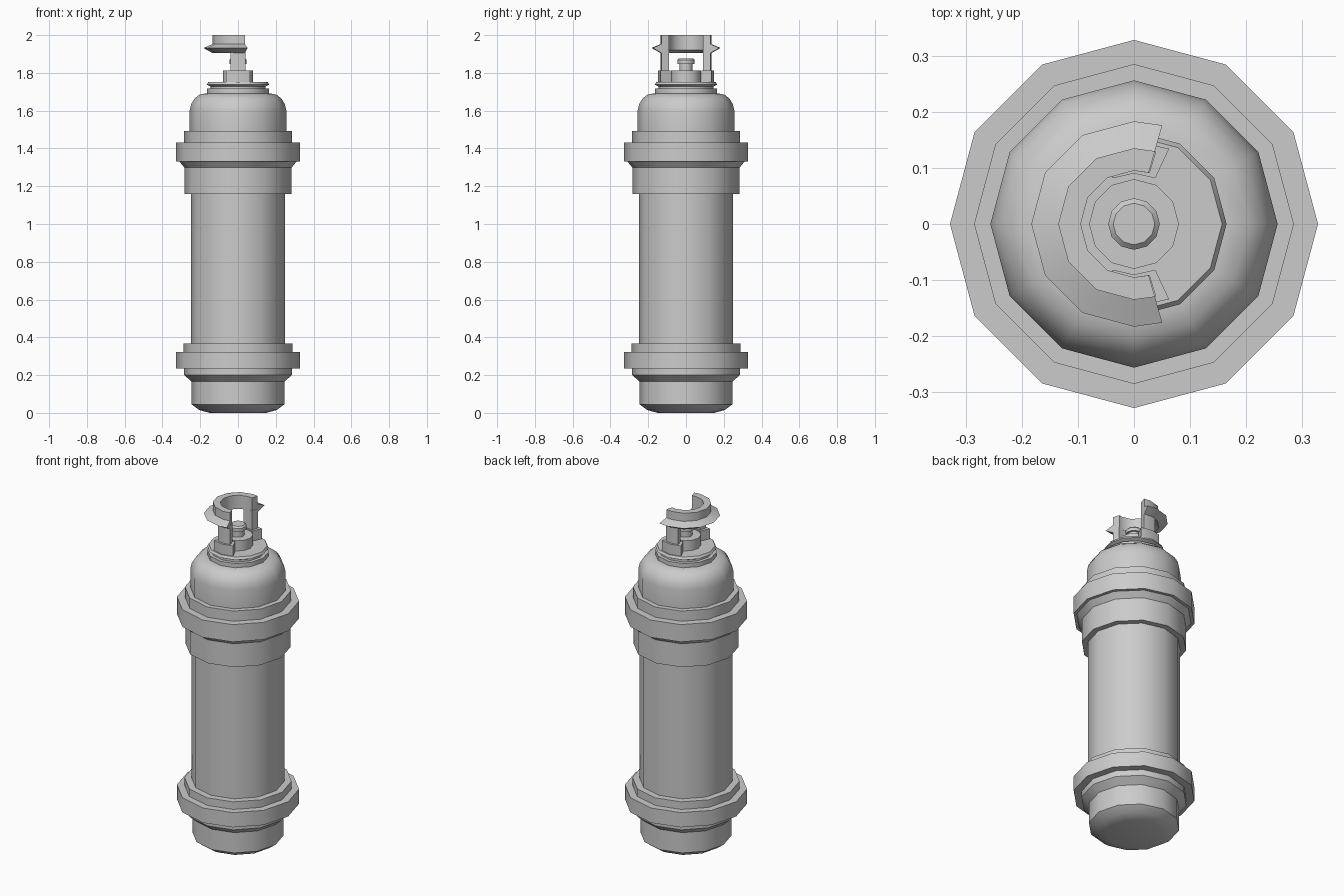
import bpy, bmesh
from math import cos, sin, radians

if "Cube" in bpy.data.objects:
    bpy.data.objects.remove(bpy.data.objects["Cube"])


def finish(name, bm):
    bmesh.ops.recalc_face_normals(bm, faces=bm.faces)
    mesh = bpy.data.meshes.new(name)
    bm.to_mesh(mesh)
    bm.free()
    ob = bpy.data.objects.new(name, mesh)
    bpy.context.collection.objects.link(ob)
    bpy.ops.object.select_all(action='DESELECT')
    ob.select_set(True)
    bpy.context.view_layer.objects.active = ob
    bpy.ops.object.shade_smooth_by_angle(angle=radians(32))
    return ob


def lathe(name, profile, sides=12):
    """Spin an (r, z) profile round z, closing both ends with flat caps."""
    bm = bmesh.new()
    rings = [[bm.verts.new((r * cos(radians(360 * i / sides)), r * sin(radians(360 * i / sides)), z))
              for i in range(sides)] for r, z in profile]
    for a, b in zip(rings, rings[1:]):
        for i in range(sides):
            j = (i + 1) % sides
            bm.faces.new((a[i], a[j], b[j], b[i]))
    bm.faces.new(rings[0])
    bm.faces.new(rings[-1])
    return finish(name, bm)


def arc(name, section, angles):
    """Sweep a closed (r, z) section through the given angles and cap the ends."""
    bm = bmesh.new()
    rings = [[bm.verts.new((r * cos(radians(t)), r * sin(radians(t)), z)) for r, z in section]
             for t in angles]
    n = len(section)
    for a, b in zip(rings, rings[1:]):
        for i in range(n):
            j = (i + 1) % n
            bm.faces.new((a[i], a[j], b[j], b[i]))
    bm.faces.new(rings[0])
    bm.faces.new(rings[-1])
    return finish(name, bm)


def box_section(r0, r1, z0, z1):
    return [(r0, z0), (r1, z0), (r1, z1), (r0, z1)]


# Tank, bands and dome as one stepped silhouette
lathe("tank", [
    (0.15, 0.0), (0.205, 0.015), (0.245, 0.045), (0.245, 0.165),
    (0.285, 0.2), (0.285, 0.235), (0.328, 0.235), (0.328, 0.322),
    (0.288, 0.322), (0.288, 0.367), (0.25, 0.367), (0.25, 1.16),
    (0.283, 1.16), (0.283, 1.298), (0.31, 1.33), (0.328, 1.33),
    (0.328, 1.432), (0.285, 1.432), (0.285, 1.492), (0.256, 1.492),
    (0.256, 1.6), (0.248, 1.635), (0.23, 1.664), (0.205, 1.684), (0.17, 1.692)])

# Neck collar and flange
lathe("neck_flange", [
    (0.165, 1.68), (0.165, 1.717), (0.145, 1.717), (0.145, 1.728),
    (0.165, 1.738), (0.157, 1.752)])

# Valve with its push button
lathe("valve", [
    (0.08, 1.74), (0.08, 1.812), (0.035, 1.812), (0.035, 1.848),
    (0.046, 1.848), (0.046, 1.868), (0.037, 1.877)])

# Guard ring, open towards +x, with pointed outer fin
sweep = [74] + list(range(90, 271, 30)) + [286]
arc("guard_ring", [
    (0.095, 1.92), (0.135, 1.905), (0.183, 1.932), (0.135, 1.952),
    (0.135, 2.0), (0.095, 2.0)], sweep)

# Legs and their feet on both sides
for label, mid in (("back", 90), ("front", 270)):
    arc(label + "_leg", box_section(0.095, 0.135, 1.74, 1.925), [mid - 17, mid, mid + 17])
    arc(label + "_foot", box_section(0.09, 0.148, 1.735, 1.812), [mid - 25, mid, mid + 25])
